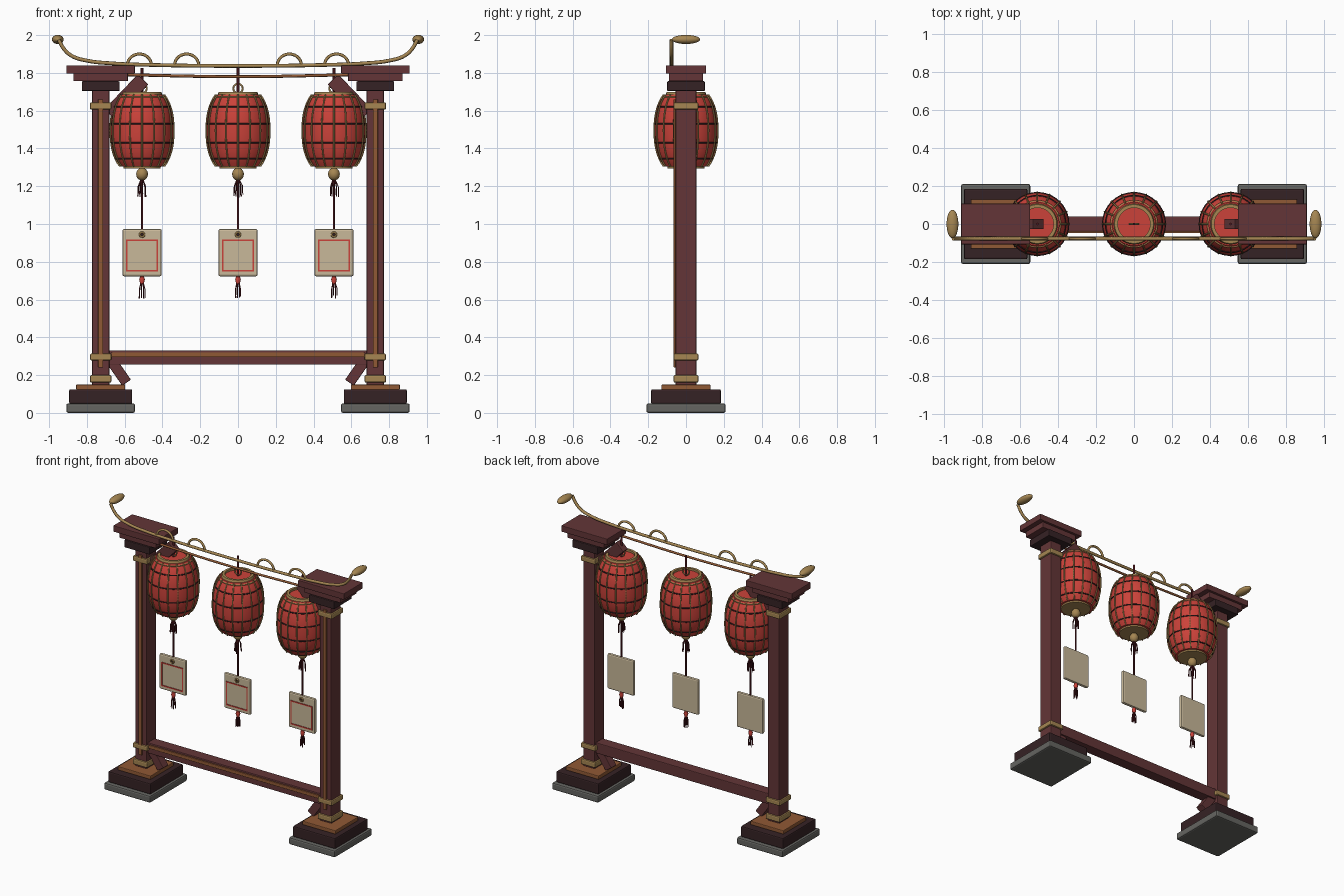
import bpy, bmesh, math, random
from mathutils import Vector

if "Cube" in bpy.data.objects:
    bpy.data.objects.remove(bpy.data.objects["Cube"])

random.seed(4)

def material(name, r, g, b):
    m = bpy.data.materials.new(name)
    m.diffuse_color = (r, g, b, 1)
    m.use_nodes = True
    m.node_tree.nodes["Principled BSDF"].inputs["Base Color"].default_value = m.diffuse_color
    return m

WOOD = material("maroon wood", 0.125, 0.036, 0.038)
DARK = material("dark wood", 0.036, 0.016, 0.018)
STONE = material("grey stone", 0.13, 0.13, 0.12)
ORANGE = material("orange wood", 0.28, 0.10, 0.035)
GOLD = material("gold", 0.38, 0.24, 0.085)
RED = material("lantern red", 0.60, 0.055, 0.042)
CREAM = material("cream card", 0.58, 0.48, 0.32)
CORD = material("dark red cord", 0.09, 0.010, 0.014)

def finish(name, bm, mat, smooth=False):
    me = bpy.data.meshes.new(name)
    bm.to_mesh(me)
    bm.free()
    ob = bpy.data.objects.new(name, me)
    bpy.context.collection.objects.link(ob)
    me.materials.append(mat)
    if smooth:
        for o in bpy.context.selected_objects:
            o.select_set(False)
        ob.select_set(True)
        bpy.context.view_layer.objects.active = ob
        bpy.ops.object.shade_smooth_by_angle(angle=math.radians(40))
    return ob

def box(name, c, half, mat, bevel=0.0, tilt=0.0):
    """Box from centre and half sizes, tilted about the y axis."""
    bm = bmesh.new()
    bmesh.ops.create_cube(bm, size=2)
    for v in bm.verts:
        v.co = Vector((v.co.x * half[0], v.co.y * half[1], v.co.z * half[2]))
    if bevel:
        bmesh.ops.bevel(bm, geom=bm.edges[:], offset=bevel, segments=2, profile=0.5, affect='EDGES')
    ob = finish(name, bm, mat)
    ob.location = c
    ob.rotation_euler = (0, tilt, 0)
    return ob

def beam(name, a, b, wide, deep, mat):
    """Slanted box between two (x, z) points."""
    dx, dz = b[0] - a[0], b[1] - a[1]
    return box(name, ((a[0] + b[0]) / 2, 0, (a[1] + b[1]) / 2),
               (wide / 2, deep / 2, math.hypot(dx, dz) / 2), mat, 0.004, math.atan2(dx, dz))

def tubes(name, paths, r, mat, closed=False, bezier=False, res=2):
    """Round wires along one or more paths, in one object."""
    cu = bpy.data.curves.new(name, 'CURVE')
    cu.dimensions = '3D'
    cu.bevel_depth = r
    cu.bevel_resolution = res
    cu.use_fill_caps = True
    for pts in paths:
        sp = cu.splines.new('BEZIER' if bezier else 'POLY')
        if bezier:
            sp.bezier_points.add(len(pts) - 1)
            for p, co in zip(sp.bezier_points, pts):
                p.co = co
                p.handle_left_type = p.handle_right_type = 'AUTO'
        else:
            sp.points.add(len(pts) - 1)
            for p, co in zip(sp.points, pts):
                p.co = (*co, 1)
        sp.use_cyclic_u = closed
        sp.use_smooth = True
    ob = bpy.data.objects.new(name, cu)
    bpy.context.collection.objects.link(ob)
    cu.materials.append(mat)
    for o in bpy.context.selected_objects:
        o.select_set(False)
    ob.select_set(True)
    bpy.context.view_layer.objects.active = ob
    bpy.ops.object.convert(target='MESH')
    return bpy.context.object

def lathe(name, profile, x, mat, n=48):
    """Surface turned around a vertical axis at x."""
    bm = bmesh.new()
    vs = [bm.verts.new((r, 0, z)) for r, z in profile]
    es = [bm.edges.new(p) for p in zip(vs, vs[1:])]
    bmesh.ops.spin(bm, geom=vs + es, cent=(0, 0, 0), axis=(0, 0, 1), angle=2 * math.pi, steps=n)
    bmesh.ops.remove_doubles(bm, verts=bm.verts, dist=1e-5)
    bmesh.ops.recalc_face_normals(bm, faces=bm.faces)
    ob = finish(name, bm, mat, True)
    ob.location.x = x
    return ob

def ellipsoid(name, c, radii, mat):
    bm = bmesh.new()
    bmesh.ops.create_uvsphere(bm, u_segments=24, v_segments=14, radius=1)
    for v in bm.verts:
        v.co = Vector(v.co[i] * radii[i] for i in range(3))
    ob = finish(name, bm, mat, True)
    ob.location = c
    return ob

def ring(c, r, n, plane):
    """Points of a circle in the xy or xz plane."""
    out = []
    for k in range(n):
        u, v = r * math.cos(2 * math.pi * k / n), r * math.sin(2 * math.pi * k / n)
        out.append((c[0] + u, c[1] + v, c[2]) if plane == 'xy' else (c[0] + u, c[1], c[2] + v))
    return out

def tassel(name, x, z0, z1, spread, n=9):
    paths = []
    for k in range(n):
        a = 2 * math.pi * k / n
        q = spread * random.uniform(0.7, 1)
        dx, dy = math.cos(a), math.sin(a)
        zb = z1 + random.uniform(0, 0.02)
        paths.append([(x + dx * 0.006, dy * 0.006, z0), (x + dx * q * 0.9, dy * q * 0.9, z0 * 0.6 + zb * 0.4),
                      (x + dx * q, dy * q, zb)])
    tubes(name, paths, 0.003, CORD, res=1)

# Posts, feet and capitals on both sides
for s, side in ((-1, "left"), (1, "right")):
    X = 0.727 * s
    box(f"{side}_stone_foot", (X, 0, 0.025), (0.182, 0.21, 0.025), STONE, 0.010)
    box(f"{side}_dark_plinth", (X, 0, 0.0865), (0.167, 0.185, 0.0385), DARK, 0.008)
    box(f"{side}_upper_plinth", (X, 0, 0.136), (0.13, 0.13, 0.014), ORANGE, 0.005)
    box(f"{side}_post", (X, 0, 0.93), (0.046, 0.055, 0.785), WOOD, 0.007)
    box(f"{side}_post_inlay", (X, -0.058, 0.95), (0.013, 0.007, 0.71), ORANGE, 0.002)
    for z, h in ((0.18, 0.02), (0.296, 0.018), (1.625, 0.019)):
        box(f"{side}_post_band", (X, 0, z), (0.057, 0.066, h), GOLD, 0.008)
    box(f"{side}_capital_block", (X, 0, 1.73), (0.10, 0.10, 0.026), DARK, 0.005)
    box(f"{side}_capital_step", (X, 0, 1.778), (0.144, 0.09, 0.022), WOOD, 0.004)
    box(f"{side}_capital_slab", (X, 0, 1.818), (0.181, 0.107, 0.022), WOOD, 0.004)
    beam(f"{side}_lower_brace", (0.67 * s, 0.275), (0.59 * s, 0.16), 0.056, 0.06, WOOD)
    beam(f"{side}_upper_brace", (0.68 * s, 1.58), (0.503 * s, 1.765), 0.078, 0.055, WOOD)
    ellipsoid(f"{side}_finial", (0.954 * s, 0, 1.977), (0.031, 0.075, 0.024), GOLD)

# Lower rail with inlay
box("lower_rail", (0, 0, 0.293), (0.69, 0.04, 0.038), WOOD, 0.005)
box("lower_rail_inlay", (0, -0.041, 0.307), (0.67, 0.007, 0.012), ORANGE, 0.002)

# Curved top wire, its little arches, and the cord beneath
half = [(0.95, 1.975), (0.92, 1.925), (0.88, 1.89), (0.80, 1.865), (0.66, 1.85), (0.45, 1.842)]
wire = [(-x, -0.077, z) for x, z in half] + [(0, -0.077, 1.837)] + [(x, -0.077, z) for x, z in reversed(half)]
tubes("top_wire", [wire], 0.010, GOLD, bezier=True)
arches = [[(x + 0.064 * math.cos(a * math.pi / 14), -0.077, 1.84 + 0.06 * math.sin(a * math.pi / 14))
           for a in range(15)] for x in (-0.522, -0.272, 0.272, 0.522)]
tubes("wire_arches", arches, 0.008, GOLD)
tubes("hanging_rail", [[(-0.6, -0.077, 1.79), (0, -0.077, 1.78), (0.6, -0.077, 1.79)]], 0.008, ORANGE, bezier=True)

# Lanterns with plaques
def body_r(z):
    t = abs(z - 1.495) / 0.25
    return 0.164 * (1 - t ** 2.4) ** 0.5

for x, tag in ((-0.508, "left"), (0, "middle"), (0.508, "right")):
    zs = [1.305 + 0.38 * k / 20 for k in range(21)]
    lathe(f"{tag}_lantern_body", [(0, 1.305)] + [(body_r(z), z) for z in zs] + [(0, 1.685)], x, RED)
    ribs = []
    for k in range(16):
        a = 2 * math.pi * k / 16
        ribs.append([(x + (body_r(z) + 0.004) * math.sin(a), (body_r(z) + 0.004) * math.cos(a), z) for z in zs])
    tubes(f"{tag}_lantern_ribs", ribs, 0.0045, GOLD, res=1)
    tubes(f"{tag}_lantern_hoops", [ring((x, 0, z), body_r(z) + 0.001, 40, 'xy') for z in (1.62, 1.53, 1.43, 1.345)],
          0.004, DARK, closed=True, res=1)
    lathe(f"{tag}_lantern_top_collar", [(0.085, 1.66), (0.122, 1.66), (0.125, 1.675), (0.108, 1.682),
                                        (0.102, 1.70), (0.085, 1.70), (0.085, 1.66)], x, GOLD)
    lathe(f"{tag}_lantern_bottom_cap", [(0, 1.325), (0.115, 1.325), (0.112, 1.314), (0.100, 1.308),
                                        (0.098, 1.295), (0, 1.295)], x, GOLD)
    ellipsoid(f"{tag}_lantern_bead", (x, 0, 1.264), (0.031, 0.031, 0.034), GOLD)
    tubes(f"{tag}_hanging_ring", [ring((x, 0, 1.717), 0.025, 24, 'xz')], 0.005, GOLD, closed=True)
    tubes(f"{tag}_cord", [[(x, 0, 1.68), (x, 0, 1.825)]], 0.007, CORD)
    tubes(f"{tag}_plaque_cord", [[(x, 0, 1.25), (x, 0, 0.965)]], 0.0055, CORD)
    tassel(f"{tag}_lantern_tassel", x, 1.235, 1.14, 0.026)
    # Plaque with thin red border, eyelet and tassel
    box(f"{tag}_plaque", (x, 0, 0.848), (0.104, 0.012, 0.125), CREAM, 0.009)
    for d in (-1, 1):
        box(f"{tag}_border_side", (x + 0.081 * d, -0.012, 0.833), (0.004, 0.004, 0.085), RED)
        box(f"{tag}_border_bar", (x, -0.012, 0.833 + 0.081 * d), (0.085, 0.004, 0.004), RED)
    tubes(f"{tag}_eyelet", [ring((x, -0.013, 0.944), 0.012, 20, 'xz')], 0.005, GOLD, closed=True)
    ellipsoid(f"{tag}_eyelet_hole", (x, -0.012, 0.944), (0.009, 0.003, 0.009), DARK)
    lathe(f"{tag}_tassel_knot", [(0, 0.726), (0.011, 0.72), (0.015, 0.705), (0.010, 0.685), (0, 0.68)], x, RED, 16)
    tassel(f"{tag}_plaque_tassel", x, 0.69, 0.605, 0.017, 7)
